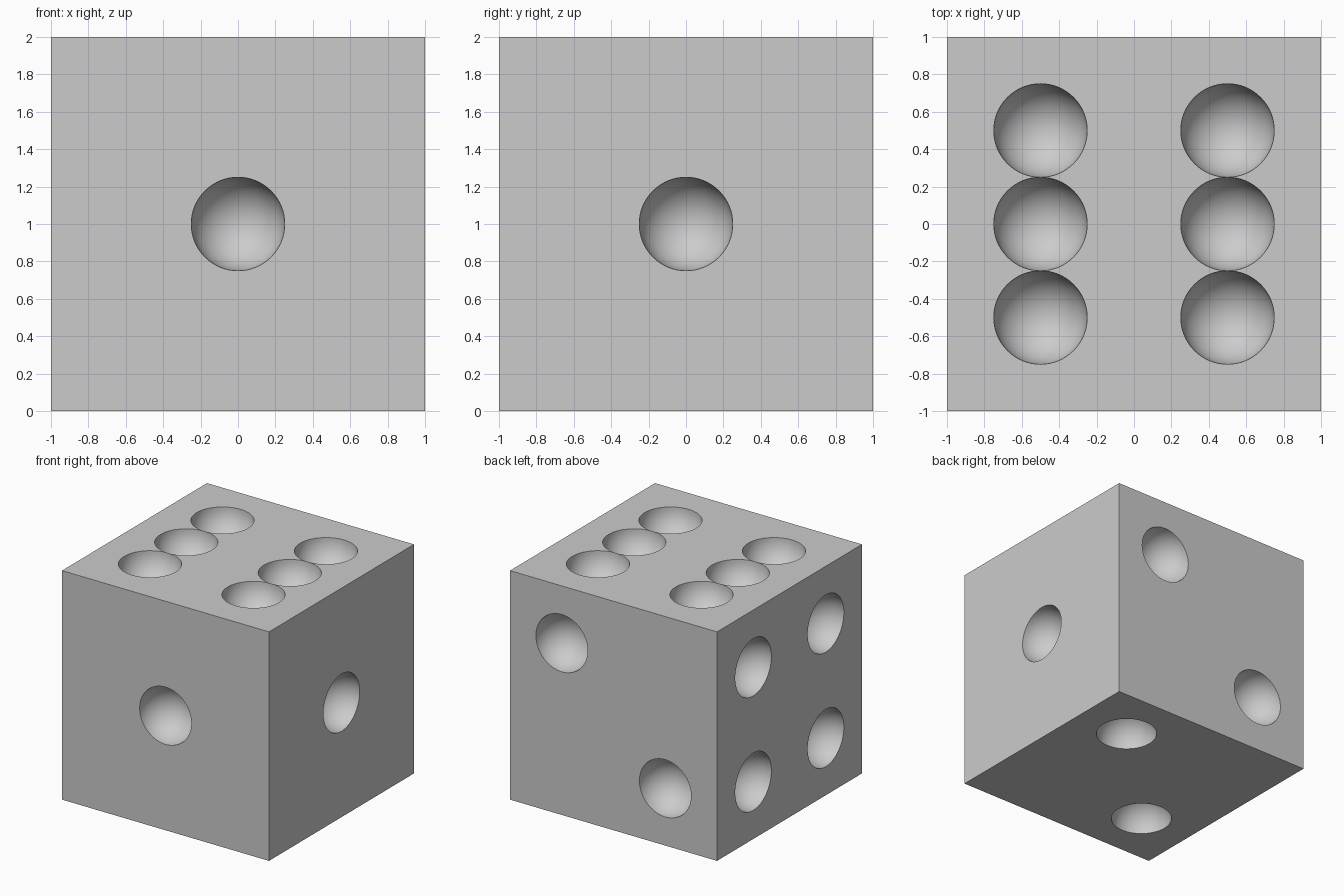
import bpy, bmesh
from math import sin, cos, pi
from mathutils import Vector

if "Cube" in bpy.data.objects:
    bpy.data.objects.remove(bpy.data.objects["Cube"], do_unlink=True)

R, SEG, RINGS = 0.25, 64, 16            # pip radius and resolution
GRID = [-1, -0.75, -0.25, 0.25, 0.75, 1]  # face layout, one cell per pip
X, Y, Z = Vector((1, 0, 0)), Vector((0, 1, 0)), Vector((0, 0, 1))

bm = bmesh.new()


def add_face(points):
    return bm.faces.new([bm.verts.new(p) for p in points])


def add_pip(place, cu, cv):
    """Square cell with a hemispherical hollow."""
    def point(ring, seg):
        tilt, turn = pi / 2 * ring / RINGS, 2 * pi * seg / SEG
        r = R * cos(tilt)
        return place(cu + r * cos(turn), cv + r * sin(turn), R * sin(tilt))

    quarter = SEG // 4
    for seg in range(SEG):
        # flat surround, fanned from the nearest cell corner
        turn = (seg // quarter + 0.5) * pi / 2
        su, sv = (1 if cos(turn) > 0 else -1), (1 if sin(turn) > 0 else -1)
        add_face([place(cu + su * R, cv + sv * R, 0), point(0, seg + 1), point(0, seg)])
        # hollow
        for ring in range(RINGS - 1):
            add_face([point(ring, seg), point(ring, seg + 1),
                      point(ring + 1, seg + 1), point(ring + 1, seg)])
        add_face([point(RINGS - 1, seg), point(RINGS - 1, seg + 1), place(cu, cv, R)])


def add_side(normal, u, pips):
    """One side of the die; pips are (column, row) cells."""
    v = normal.cross(u)

    def place(a, b, depth):
        return normal * (1 - depth) + u * a + v * b + Z

    for i in range(5):
        for j in range(5):
            a0, a1, b0, b1 = GRID[i], GRID[i + 1], GRID[j], GRID[j + 1]
            am, bm_ = (a0 + a1) / 2, (b0 + b1) / 2
            if (i, j) in pips:
                add_pip(place, am, bm_)
            else:
                outline = [(a0, b0), (am, b0), (a1, b0), (a1, bm_),
                           (a1, b1), (am, b1), (a0, b1), (a0, bm_)]
                add_face([place(a, b, 0) for a, b in outline])


centre = [(2, 2)]
diagonal = [(3, 1), (1, 3)]
four = [(i, j) for i in (1, 3) for j in (1, 3)]
six = [(i, j) for i in (1, 3) for j in (1, 2, 3)]

add_side(-Y, X, centre)
add_side(X, Y, centre)
add_side(Y, X, diagonal)
add_side(-Z, X, diagonal)
add_side(-X, Y, four)
add_side(Z, X, six)

bmesh.ops.remove_doubles(bm, verts=bm.verts[:], dist=0.0005)
bmesh.ops.recalc_face_normals(bm, faces=bm.faces[:])

mesh = bpy.data.meshes.new("die")
bm.to_mesh(mesh)
bm.free()
die = bpy.data.objects.new("die", mesh)
bpy.context.collection.objects.link(die)

# single grey material
grey = bpy.data.materials.new("light_grey")
grey.use_nodes = True
colour = (0.6, 0.6, 0.6, 1)
grey.diffuse_color = colour
grey.node_tree.nodes["Principled BSDF"].inputs["Base Color"].default_value = colour
mesh.materials.append(grey)

# smooth hollows, crisp rims and edges
bpy.ops.object.select_all(action="DESELECT")
die.select_set(True)
bpy.context.view_layer.objects.active = die
bpy.ops.object.shade_smooth_by_angle(angle=pi / 6)
